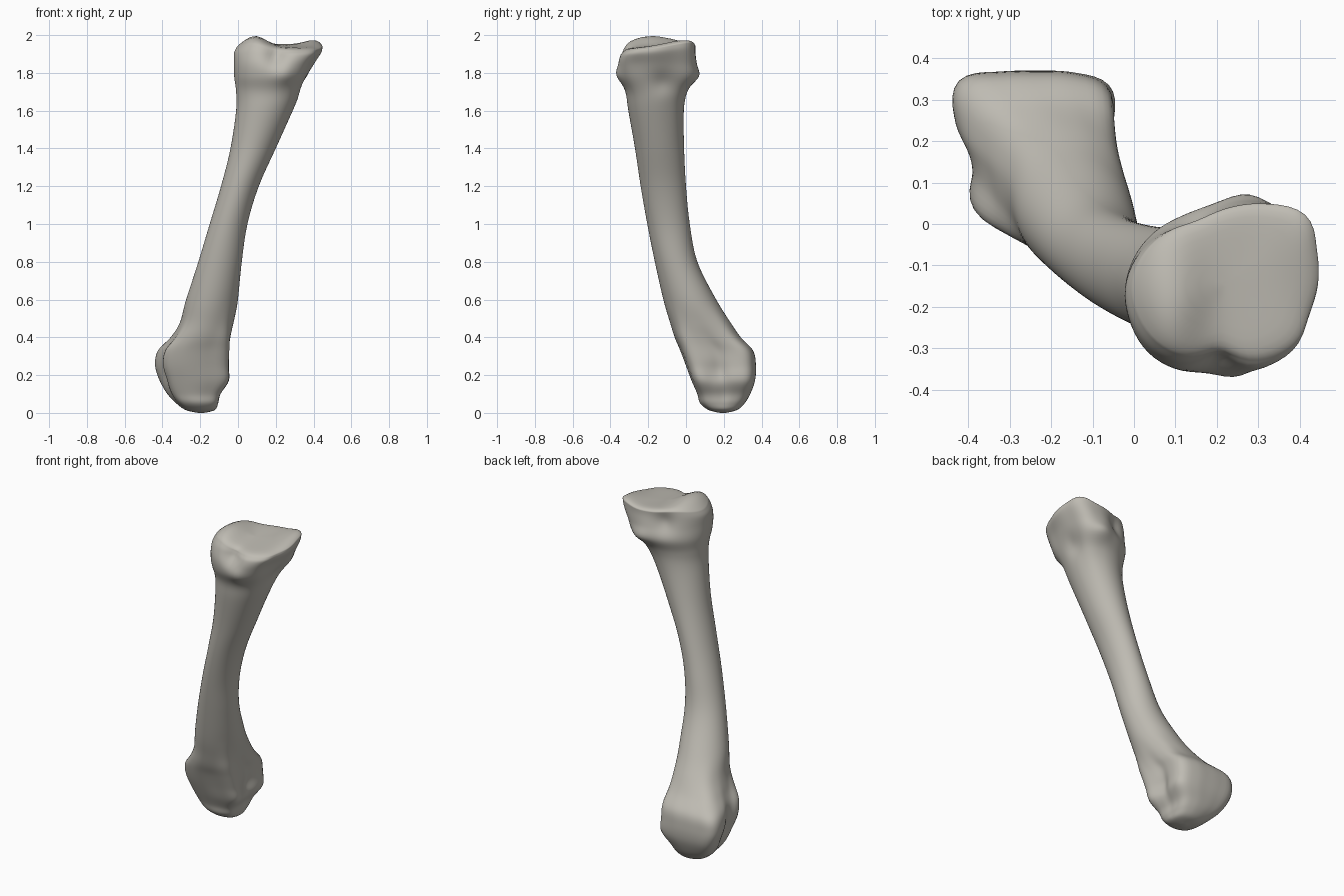
import bpy
import bmesh
import math
from mathutils import Vector

if "Cube" in bpy.data.objects:
    bpy.data.objects.remove(bpy.data.objects["Cube"])

SIDES = 72          # points around each ring
STEPS = 6           # rings between two sections

# Radius multipliers at equal angles, counter-clockwise from +x
UPPER_OUTLINE = [1, 1.07, 1.22, 1.08, .94, .88, .9, .95,
                 1, 1.02, 1.04, 1.02, 1.01, 1.05, 1.07, .98]
LOWER_OUTLINE = [.82, .95, 1.15, 1.06, 1, 1.07, 1.24, 1,
                 .8, .8, 1.02, 1, 1, 1.05, 1.18, .95]

# Sections: height, x range, y range, outline weight (minus = lower, plus = upper)
SECTIONS = [
    (0, -.21, -.18, .18, .21, 0),
    (.015, -.28, -.12, .12, .27, -.2),
    (.05, -.335, -.095, .075, .31, -.5),
    (.1, -.385, -.075, .06, .34, -.8),
    (.17, -.425, -.025, .03, .365, -1),
    (.25, -.45, -.025, 0, .37, -1),
    (.33, -.435, -.025, -.03, .355, -1),
    (.4, -.37, -.022, -.06, .29, -.7),
    (.48, -.315, -.015, -.085, .235, -.3),
    (.6, -.275, 0, -.12, .16, 0),
    (.8, -.21, .02, -.165, .06, 0),
    (1, -.15, .05, -.205, .02, 0),
    (1.2, -.09, .11, -.24, 0, 0),
    (1.4, -.04, .2, -.27, -.01, 0),
    (1.6, -.01, .29, -.305, -.01, .2),
    (1.7, -.01, .335, -.32, .01, .5),
    (1.78, -.02, .375, -.355, .055, .9),
    (1.85, -.022, .405, -.367, .055, 1),
    (1.91, -.02, .44, -.355, .05, 1),
    (1.94, -.005, .445, -.335, .05, 1),
]

# Hollows (minus) and tubercles (plus): centre, radius, push along the ring normal
BUMPS = [
    (Vector((.2, -.36, 1.89)), .06, -.045),    # front notch of the upper end
    (Vector((.24, -.35, 1.79)), .05, .015),    # knob under the notch
    (Vector((.37, -.12, 1.75)), .07, -.025),   # hollow under the outer rim
    (Vector((.14, .02, 1.88)), .06, -.025),    # hollow in the back rim
    (Vector((.27, .06, 1.78)), .05, .02),      # back tubercle
    (Vector((-.06, .15, .21)), .06, -.02),     # inner pit of the lower end
    (Vector((-.4, .16, .22)), .06, -.015),     # outer pit of the lower end
]


def spline(a, b, c, d, t):
    """Smooth curve from b to c."""
    return b + .5 * t * (c - a + t * (2 * a - 5 * b + 4 * c - d + t * (3 * (b - c) + d - a)))


def outline(values, angle):
    """Smooth radius of a closed outline at an angle."""
    n = len(values)
    p = angle / math.tau * n
    i = int(p)
    return spline(*(values[(i + k) % n] for k in (-1, 0, 1, 2)), p - i)


def section_at(i, t):
    """Blended section between two table rows."""
    last = len(SECTIONS) - 1
    rows = [SECTIONS[min(max(i + k, 0), last)] for k in (-1, 0, 1, 2)]
    return [spline(*column, t) for column in zip(*rows)]


def hill(x, y, cx, cy, sx, sy):
    return math.exp(-((x - cx) / sx) ** 2 - ((y - cy) / sy) ** 2)


def joint_height(x, y):
    """Saddle-shaped joint surface on top."""
    ridge = .058 * hill(x, y, .09, -.2, .08, .17)
    corner = .025 * hill(x, y, .41, 0, .07, .15)
    return 1.942 + .07 * (y + .15) + ridge + corner


def ring_points(section):
    z, x0, x1, y0, y1, weight = section
    values = UPPER_OUTLINE if weight > 0 else LOWER_OUTLINE
    points = []
    for s in range(SIDES):
        a = math.tau * s / SIDES
        r = 1 + abs(weight) * (outline(values, a) - 1)
        normal = Vector((math.cos(a), math.sin(a), 0))
        p = Vector(((x0 + x1) / 2 + normal.x * r * (x1 - x0) / 2,
                    (y0 + y1) / 2 + normal.y * r * (y1 - y0) / 2, z))
        # The rim follows the joint surface
        follow = min(max((z - 1.8) / .14, 0), 1) ** 2
        p.z += follow * (joint_height(p.x, p.y) - 1.955)
        for centre, radius, push in BUMPS:
            p += normal * push * math.exp(-((p - centre).length / radius) ** 2)
        points.append(p)
    return points


def build_bone():
    rings = [ring_points(section_at(i, k / STEPS))
             for i in range(len(SECTIONS) - 1) for k in range(STEPS)]
    rim = ring_points(SECTIONS[-1])
    rings.append(rim)

    # Rounded joint cap
    middle = sum(rim, Vector()) / SIDES
    for scale in (.985, .96, .92, .84, .72, .58, .44, .3, .15, .04):
        cap = []
        for p in rim:
            q = middle.lerp(p, scale)
            edge = scale ** 14
            q.z = joint_height(q.x, q.y) * (1 - edge) + p.z * edge
            cap.append(q)
        rings.append(cap)

    # Skin the rings and close both ends
    bm = bmesh.new()
    loops = [[bm.verts.new(p) for p in ring] for ring in rings]
    for low, high in zip(loops, loops[1:]):
        for s in range(SIDES):
            n = (s + 1) % SIDES
            bm.faces.new((low[s], low[n], high[n], high[s]))
    bm.faces.new(loops[0][::-1])
    bm.faces.new(loops[-1])
    bmesh.ops.smooth_vert(bm, verts=bm.verts[:], factor=.5,
                          use_axis_x=True, use_axis_y=True, use_axis_z=True)
    for face in bm.faces:
        face.smooth = True
    mesh = bpy.data.meshes.new("bone")
    bm.to_mesh(mesh)
    bm.free()
    bone = bpy.data.objects.new("bone", mesh)
    bpy.context.collection.objects.link(bone)
    return bone


# Pale warm grey surface
material = bpy.data.materials.new("pale_bone")
material.use_nodes = True
colour = (.52, .5, .45, 1)
material.diffuse_color = colour
material.node_tree.nodes["Principled BSDF"].inputs["Base Color"].default_value = colour

bone = build_bone()
bone.data.materials.append(material)
